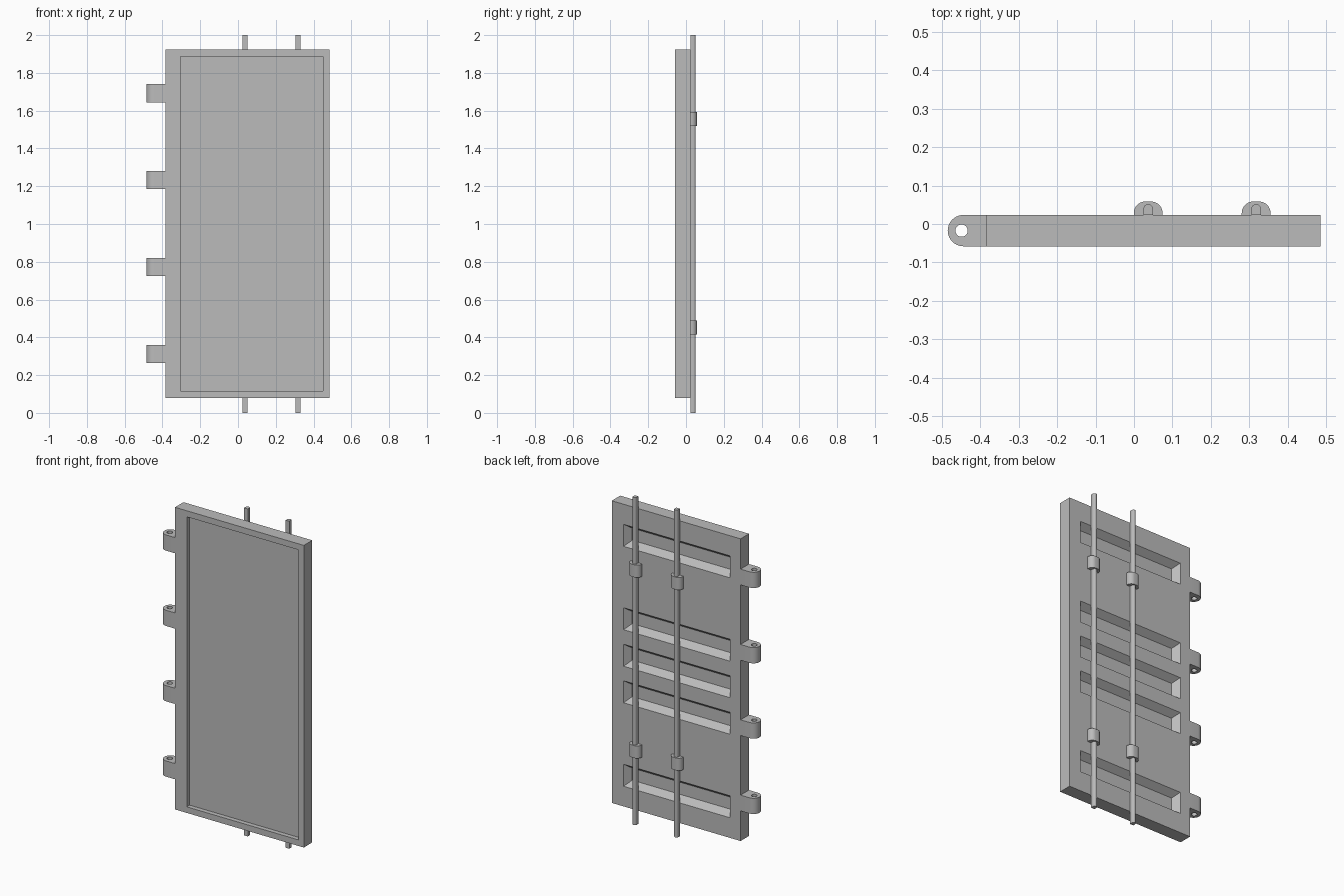
import bpy
import bmesh
from math import sin, cos, pi
from mathutils import Vector

old = bpy.data.objects.get("Cube")
if old:
    bpy.data.objects.remove(old, do_unlink=True)

grey = bpy.data.materials.new("plain_grey")
grey.use_nodes = True
colour = (0.5, 0.5, 0.5, 1)
grey.diffuse_color = colour
grey.node_tree.nodes["Principled BSDF"].inputs["Base Color"].default_value = colour

FRONT, BACK = -0.058, 0.0235
LEFT, RIGHT = 0.485, -0.385
BOTTOM, TOP = 0.08, 1.925


def link(name, mesh):
    mesh.materials.clear()
    mesh.materials.append(grey)
    obj = bpy.data.objects.new(name, mesh)
    bpy.context.collection.objects.link(obj)
    return obj


def smooth(obj):
    bpy.ops.object.select_all(action='DESELECT')
    obj.select_set(True)
    bpy.context.view_layer.objects.active = obj
    bpy.ops.object.shade_smooth_by_angle(angle=0.6)


def arc(cx, cy, r, start, end, steps=10):
    return [(cx + r * cos(start + (end - start) * i / steps),
             cy + r * sin(start + (end - start) * i / steps)) for i in range(steps + 1)]


def extrude_profile(name, loops, z0, z1):
    """Solid with a plan outline (and optional holes) running from z0 to z1."""
    curve = bpy.data.curves.new(name, 'CURVE')
    curve.dimensions = '2D'
    curve.fill_mode = 'BOTH'
    curve.extrude = (z1 - z0) / 2
    for loop in loops:
        spline = curve.splines.new('POLY')
        spline.points.add(len(loop) - 1)
        for point, (x, y) in zip(spline.points, loop):
            point.co = (x, y, 0, 1)
        spline.use_cyclic_u = True
    temp = bpy.data.objects.new(name + "_outline", curve)
    bpy.context.collection.objects.link(temp)
    bpy.context.view_layer.update()
    mesh = bpy.data.meshes.new_from_object(temp.evaluated_get(bpy.context.evaluated_depsgraph_get()))
    bpy.data.objects.remove(temp, do_unlink=True)
    bm = bmesh.new()
    bm.from_mesh(mesh)
    bmesh.ops.remove_doubles(bm, verts=bm.verts, dist=0.0001)
    bmesh.ops.recalc_face_normals(bm, faces=bm.faces)
    bm.to_mesh(mesh)
    bm.free()
    obj = link(name, mesh)
    obj.location.z = (z0 + z1) / 2
    smooth(obj)


def pocket(bm, side, xs, spans, thickness, depth):
    """Sink rectangles into the front (-1) or back (1) of the door."""
    def facing():
        return [f for f in bm.faces if f.normal.y * side > 0.99]

    cuts = [((x, 0, 0), (1, 0, 0)) for x in xs]
    cuts += [((0, 0, z), (0, 0, 1)) for span in spans for z in span]
    for co, no in cuts:
        faces = facing()
        edges = {e for f in faces for e in f.edges}
        verts = {v for f in faces for v in f.verts}
        bmesh.ops.bisect_plane(bm, geom=faces + list(edges) + list(verts),
                               plane_co=co, plane_no=no, dist=0.00001)
        bm.normal_update()
    chosen = []
    for f in facing():
        c = f.calc_center_median()
        if xs[0] < c.x < xs[1] and any(a < c.z < b for a, b in spans):
            chosen.append(f)
    bmesh.ops.inset_individual(bm, faces=chosen, thickness=thickness, depth=-depth,
                               use_even_offset=True)
    bm.normal_update()


# Door slab with a framed front and tapered pockets in the back
bm = bmesh.new()
bmesh.ops.create_cube(bm, size=1)
size = Vector((LEFT - RIGHT, BACK - FRONT, TOP - BOTTOM))
centre = Vector(((LEFT + RIGHT) / 2, (BACK + FRONT) / 2, (TOP + BOTTOM) / 2))
bmesh.ops.scale(bm, vec=size, verts=bm.verts)
bmesh.ops.translate(bm, vec=centre, verts=bm.verts)
bm.normal_update()
slots = [(z - 0.067, z + 0.067) for z in (0.27, 0.78, 1.003, 1.226, 1.735)]
pocket(bm, 1, (-0.315, 0.405), slots, 0.03, 0.04)
pocket(bm, -1, (-0.305, 0.45), [(0.117, 1.888)], 0.00001, 0.028)
bmesh.ops.dissolve_limit(bm, angle_limit=0.01, verts=bm.verts, edges=bm.edges)
bmesh.ops.triangulate(bm, faces=bm.faces)
door_mesh = bpy.data.meshes.new("door_slab")
bm.to_mesh(door_mesh)
bm.free()
link("door_slab", door_mesh)

# Hinge knuckles with a pin hole
mid = (FRONT + BACK) / 2
radius = (BACK - FRONT) / 2
knuckle = [(RIGHT, FRONT), (RIGHT, BACK)] + arc(-0.485 + radius, mid, radius, pi / 2, 3 * pi / 2, 20)
hole = arc(-0.449, mid, 0.016, 0, 2 * pi, 24)[:-1]
for i in range(4):
    z = 0.312 + i * 0.46
    extrude_profile(f"hinge_knuckle_{i + 1}", [knuckle, hole], z - 0.048, z + 0.048)

# Lock rods and their guides on the back
for side, x in (("right", 0.037), ("left", 0.318)):
    rod = [(x - 0.0125, BACK), (x + 0.0125, BACK)] + arc(x, BACK + 0.0155, 0.0125, 0, pi, 14)
    extrude_profile(f"lock_rod_{side}", [rod], 0, 2)
    guide = [(x - 0.0375, BACK), (x + 0.0375, BACK)]
    guide += arc(x + 0.0075, BACK + 0.005, 0.03, 0, pi / 2)
    guide += arc(x - 0.0075, BACK + 0.005, 0.03, pi / 2, pi)
    for level, z in (("lower", 0.452), ("upper", 1.556)):
        extrude_profile(f"rod_guide_{side}_{level}", [guide], z - 0.038, z + 0.038)
